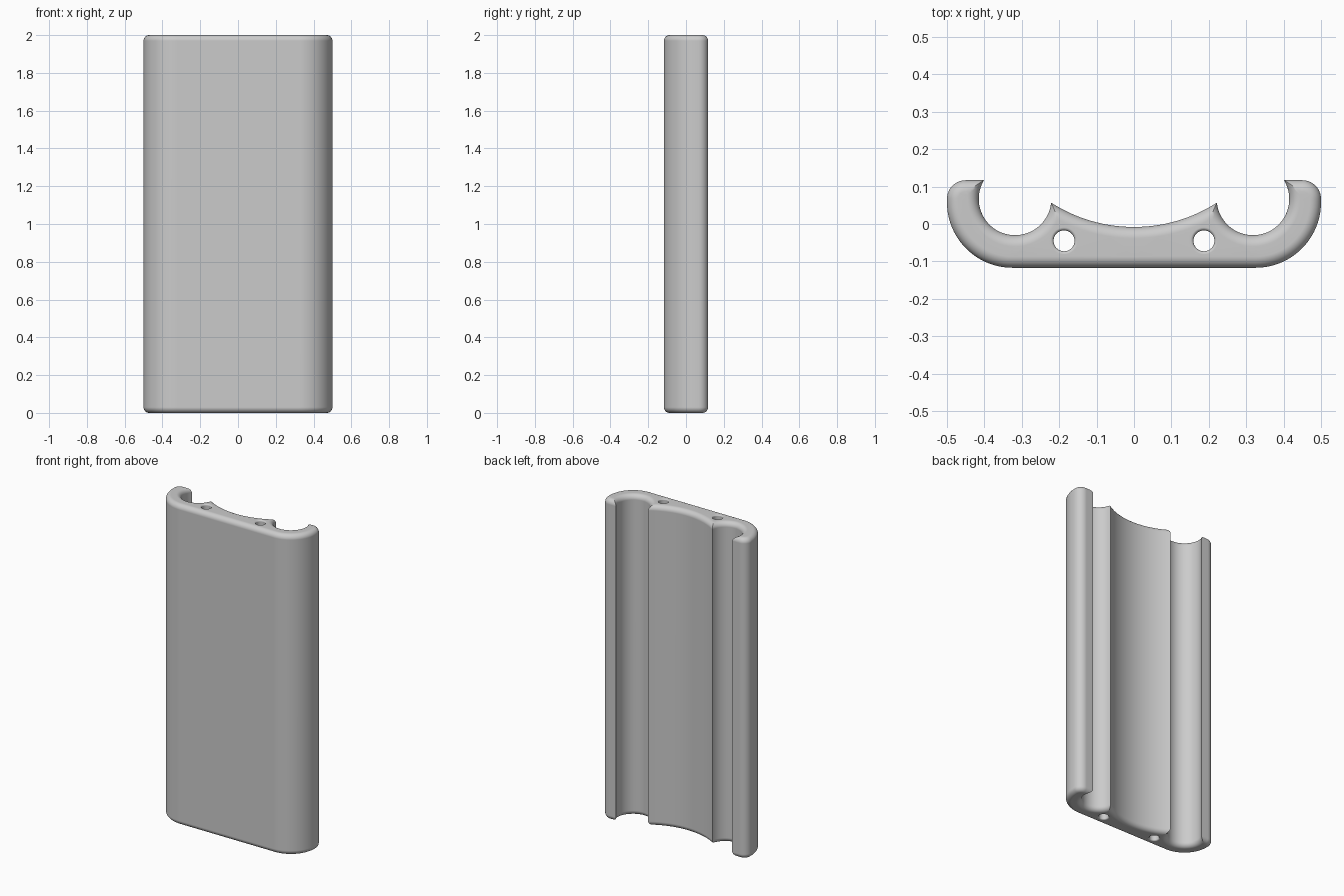
import bpy, bmesh
from math import sin, cos, pi, atan2, sqrt
from mathutils import Vector
from mathutils.geometry import intersect_sphere_sphere_2d

cube = bpy.data.objects.get("Cube")
if cube:
    bpy.data.objects.remove(cube)

HEIGHT = 2.0
FRONT, BACK = -0.117, 0.117
CORNER, CORNER_R = Vector((0.325, 0.058)), 0.175     # outer corner
TIP, TIP_R = Vector((0.45, 0.067)), 0.05             # rounded arm tip
CHANNEL, CHANNEL_R = Vector((0.318, 0.067)), 0.097   # round side channel
HOLLOW, HOLLOW_R = Vector((0, 0.402)), 0.41          # shallow middle hollow
HOLE, HOLE_R = Vector((0.187, -0.045)), 0.028        # lengthwise hole
FILLET, HOLE_FILLET, STEPS = 0.03, 0.008, 8


def arc(centre, radius, start, end, count):
    return [centre + radius * Vector((cos(a), sin(a)))
            for a in (start + (end - start) * i / count for i in range(count + 1))]


def angle(point, centre):
    a = atan2(point.y - centre.y, point.x - centre.x)
    return a - 2 * pi if a > pi / 2 else a


def outline(d):
    """Cross-section moved inward by d."""
    r, big = CHANNEL_R + d, HOLLOW_R + d
    rise = BACK - d - CHANNEL.y
    lip = CHANNEL + Vector((sqrt(r * r - rise * rise), rise))
    cusp = min(intersect_sphere_sphere_2d(HOLLOW, big, CHANNEL, r), key=lambda p: p.x)
    half = [Vector((0, FRONT + d))]
    half += arc(CORNER, CORNER_R - d, -pi / 2, 0, 20)
    half += arc(TIP, TIP_R - d, 0, pi / 2, 10)
    half += arc(CHANNEL, r, angle(lip, CHANNEL), angle(cusp, CHANNEL), 36)
    half += arc(HOLLOW, big, angle(cusp, HOLLOW), -pi / 2, 16)[1:]
    return half + [Vector((-p.x, p.y)) for p in reversed(half[1:-1])]


def hole(side):
    centre = Vector((side * HOLE.x, HOLE.y))
    return lambda d: arc(centre, HOLE_R + d, 0, 2 * pi, 32)[:-1]


def wall(bm, section, fillet):
    """Loft a section along the height with rounded ends; return end edges."""
    top = [(HEIGHT - fillet + fillet * sin(t), fillet * (1 - cos(t)))
           for t in (pi / 2 * i / STEPS for i in range(STEPS + 1))]
    layers = [(HEIGHT - z, d) for z, d in reversed(top)] + top
    rings = [[bm.verts.new((p.x, p.y, z)) for p in section(d)] for z, d in layers]
    n = len(rings[0])
    for low, high in zip(rings, rings[1:]):
        for i in range(n):
            j = (i + 1) % n
            bm.faces.new((low[i], low[j], high[j], high[i]))
    return [[bm.edges.get((ring[i], ring[(i + 1) % n])) for i in range(n)]
            for ring in (rings[0], rings[-1])]


# Grip body: outer wall, two holes, and the flat ends between them
bm = bmesh.new()
walls = [wall(bm, outline, FILLET)]
walls += [wall(bm, hole(side), HOLE_FILLET) for side in (-1, 1)]
for end, normal in ((0, (0, 0, -1)), (1, (0, 0, 1))):
    edges = [e for w in walls for e in w[end]]
    bmesh.ops.triangle_fill(bm, edges=edges, use_beauty=True, normal=normal)
bmesh.ops.recalc_face_normals(bm, faces=bm.faces)

mesh = bpy.data.meshes.new("channel_block")
bm.to_mesh(mesh)
bm.free()
body = bpy.data.objects.new("channel_block", mesh)
bpy.context.collection.objects.link(body)

# Plain grey finish
grey = bpy.data.materials.new("light grey")
grey.use_nodes = True
colour = (0.6, 0.6, 0.6, 1)
grey.diffuse_color = colour
grey.node_tree.nodes["Principled BSDF"].inputs["Base Color"].default_value = colour
mesh.materials.append(grey)

# Smooth curves, crisp ridges, flat ends
bpy.ops.object.select_all(action='DESELECT')
body.select_set(True)
bpy.context.view_layer.objects.active = body
bpy.ops.object.shade_smooth_by_angle(angle=pi / 6)
weighted = body.modifiers.new("weighted_normals", 'WEIGHTED_NORMAL')
weighted.keep_sharp = True
